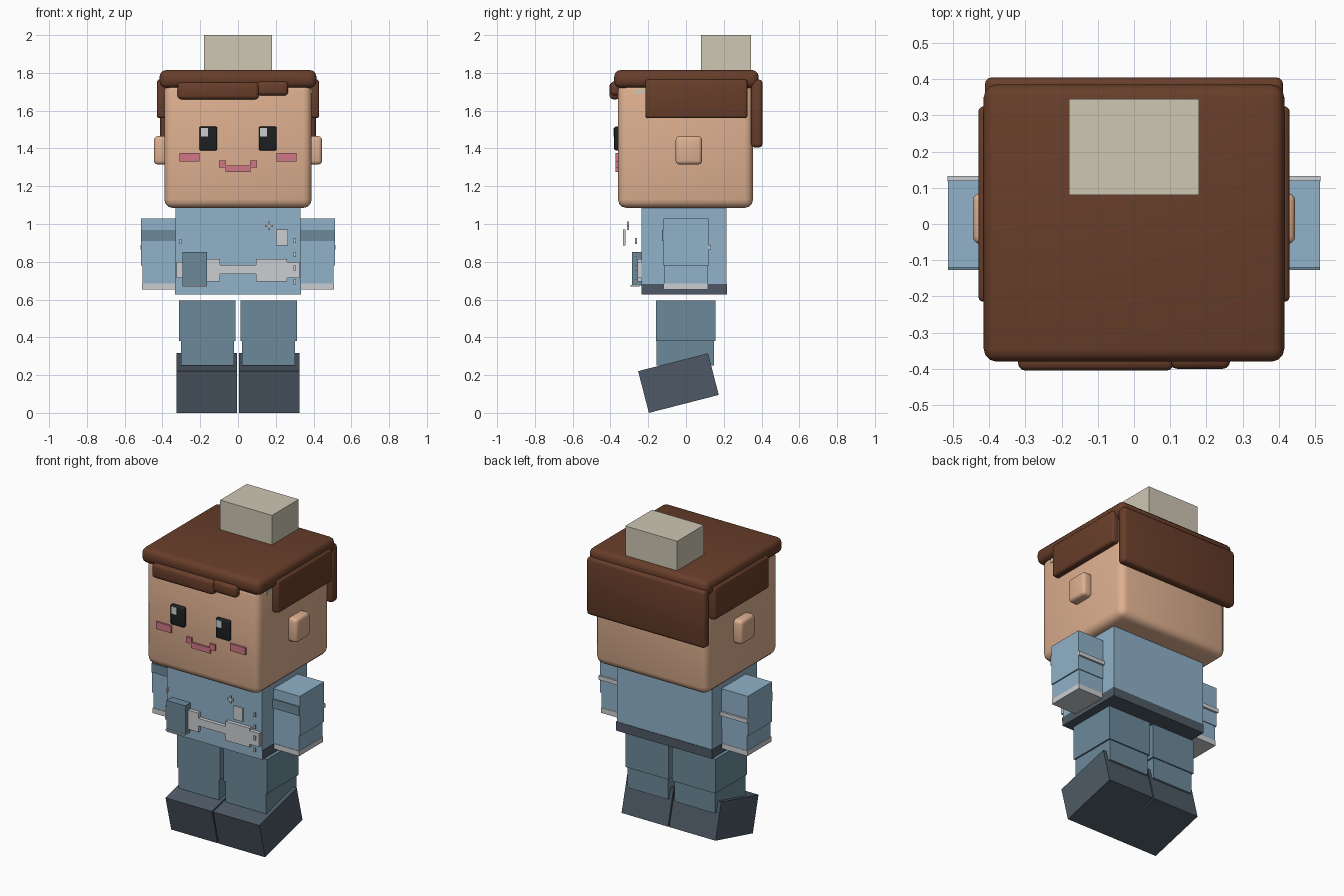
import bpy
import math
from mathutils import Vector

cube = bpy.data.objects.get("Cube")
if cube:
    bpy.data.objects.remove(cube, do_unlink=True)


def material(name, red, green, blue):
    """Flat material from display values, converted to linear."""
    def linear(c):
        c /= 255
        return c / 12.92 if c < 0.04 else ((c + 0.055) / 1.055) ** 2.4
    colour = (linear(red), linear(green), linear(blue), 1)
    mat = bpy.data.materials.new(name)
    mat.use_nodes = True
    mat.diffuse_color = colour
    mat.node_tree.nodes["Principled BSDF"].inputs["Base Color"].default_value = colour
    return mat


skin = material("skin", 222, 176, 144)
hair = material("brown_hair", 104, 62, 42)
beige = material("beige", 206, 199, 180)
black = material("eye_black", 30, 32, 34)
pale = material("pale_grey", 203, 206, 209)
pink = material("pink", 208, 120, 134)
shirt = material("shirt_blue", 144, 178, 201)
denim = material("denim_blue", 108, 138, 155)
dark = material("dark_slate", 78, 90, 102)


def box(name, xs, ys, zs, mat, bevel=0, segments=3):
    """Box spanning the given ranges, optionally with rounded edges."""
    bpy.ops.mesh.primitive_cube_add(size=1)
    obj = bpy.context.object
    obj.name = name
    spans = (xs, ys, zs)
    centre = Vector([(a + b) / 2 for a, b in spans])
    size = Vector([b - a for a, b in spans])
    for v in obj.data.vertices:
        v.co = v.co * size
    obj.location = centre
    obj.data.materials.append(mat)
    if bevel:
        mod = obj.modifiers.new("rounded_edges", "BEVEL")
        mod.width = bevel
        mod.segments = segments
        bpy.ops.object.modifier_apply(modifier=mod.name)
        bpy.ops.object.shade_smooth_by_angle(angle=math.radians(35))
    return obj


def pair(name, xs, ys, zs, mat, bevel=0, turn=0):
    """Left and right copies; xs is given for the left side."""
    for side, span in (("left_", xs), ("right_", (-xs[1], -xs[0]))):
        obj = box(side + name, span, ys, zs, mat, bevel)
        obj.rotation_euler.x = math.radians(turn)


# Head and ears
box("head", (-.39, .39), (-.36, .355), (1.085, 1.75), skin, .045)
pair("ear", (.37, .445), (-.055, .085), (1.315, 1.465), skin, .02)

# Hair
box("hair_cap", (-.415, .415), (-.38, .385), (1.72, 1.815), hair, .035)
box("back_hair", (-.412, .412), (.345, .405), (1.405, 1.765), hair, .02)
pair("side_hair", (.375, .43), (-.215, .325), (1.56, 1.765), hair, .015)
box("long_fringe", (-.32, .11), (-.405, -.35), (1.66, 1.75), hair, .02)
box("short_fringe", (.1, .265), (-.4, -.35), (1.68, 1.755), hair, .02)
box("top_block", (-.18, .18), (.08, .345), (1.75, 2), beige)
box("hair_clip", (.38, .394), (-.27, -.22), (1.69, 1.715), beige)

# Face
face = (-.372, -.35)
pair("eye", (.11, .205), (-.38, -.35), (1.39, 1.515), black, .008)
for x in (-.195, .117):
    box("eye_highlight", (x, x + .037), (-.384, -.375), (1.462, 1.507), pale)
pair("cheek", (.205, .31), face, (1.33, 1.375), pink)
pair("mouth_corner", (.063, .1), face, (1.3, 1.337), pink)
box("mouth", (-.065, .065), face, (1.275, 1.31), pink)

# Torso with a hem that is dark on all sides but the front
box("torso", (-.33, .33), (-.235, .215), (.683, 1.088), shirt)
hem = box("hem", (-.333, .333), (-.235, .218), (.627, .683), dark)
hem.data.materials.append(shirt)
for face_poly in hem.data.polygons:
    face_poly.material_index = int(face_poly.normal.y < -.5)

# Belt, pouch and shirt details
belt = (-.258, -.234)
box("belt_strap", (-.1, .1), belt, (.735, .782), pale)
pair("belt_block", (.095, .26), belt, (.695, .815), pale)
pair("belt_end", (.26, .325), belt, (.715, .8), pale)
box("pouch", (-.295, -.165), (-.287, -.234), (.675, .853), denim)
box("pouch_trim", (-.295, -.165), (-.295, -.245), (.668, .676), pale)
box("badge", (.2, .265), (-.333, -.32), (.885, .97), pale)
box("cross_upright", (.158, .17), (-.313, -.303), (.967, 1.012), pale)
box("cross_bar", (.142, .186), (-.313, -.303), (.983, .996), pale)
for z in (.68, .755, .825, .9):
    box("shirt_button", (.294, .306), (-.27, -.26), (z, z + .025), pale)
box("side_button", (-.311, -.299), (-.27, -.26), (.895, .92), pale)

# Arms
pair("upper_arm", (.33, .513), (-.12, .12), (.78, 1.03), shirt)
pair("forearm", (.33, .505), (-.117, .115), (.685, .78), shirt)
pair("cuff", (.33, .508), (-.12, .117), (.653, .685), pale)
pair("sleeve_band", (.33, .513), (-.127, -.118), (.91, .967), denim)
pair("sleeve_stripe", (.33, .515), (.118, .132), (.865, .89), pale)

# Legs and tilted shoes
pair("thigh", (.012, .313), (-.16, .155), (.38, .595), denim)
pair("shin", (.022, .303), (-.155, .147), (.25, .38), denim)
pair("shoe", (.004, .326), (-.231, .151), (.051, .279), dark, turn=14.4)

# Settle the shoes exactly on the ground
bpy.context.view_layer.update()
shoes = [o for o in bpy.context.scene.objects if o.name.endswith("_shoe")]
for shoe in shoes:
    shoe.location.z -= min((shoe.matrix_world @ v.co).z for v in shoe.data.vertices)
